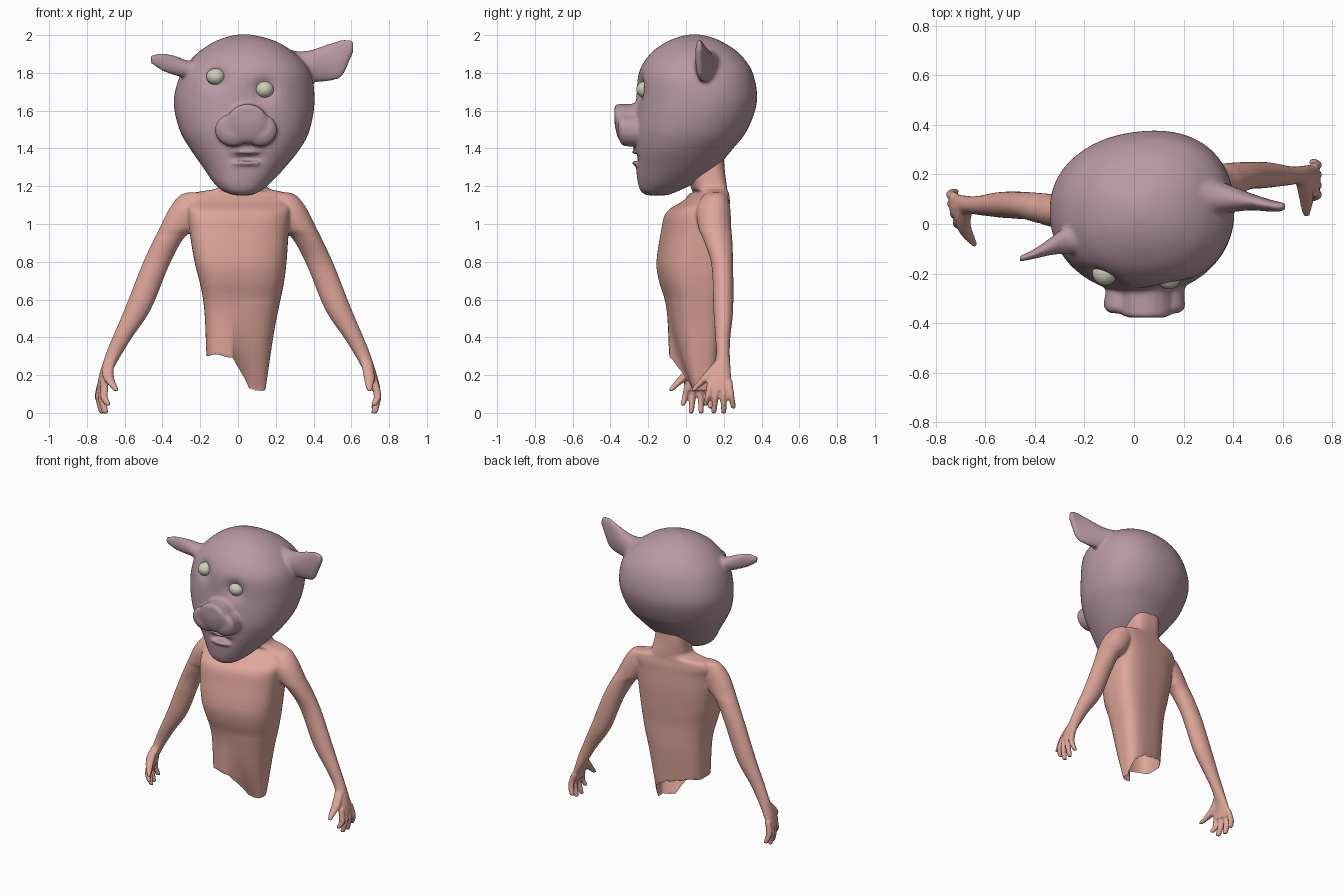
import bpy, bmesh, math
from mathutils import Vector


def material(name, rgb):
    m = bpy.data.materials.new(name)
    m.diffuse_color = (*rgb, 1)
    return m


MAUVE = material("mauve_hide", (0.48, 0.315, 0.37))
SKIN = material("pink_skin", (0.73, 0.38, 0.32))
IVORY = material("ivory_eye", (0.60, 0.61, 0.48))


def clamp(t):
    return min(1, max(0, t))


def spline(keys, steps):
    """Smoothly interpolated cross-sections through the key sections."""
    out = []
    for i in range(len(keys) - 1):
        p = [keys[max(0, min(len(keys) - 1, i + k))] for k in (-1, 0, 1, 2)]
        for s in range(steps):
            t = s / steps
            out.append([0.5 * (2 * b + (c - a) * t + (2 * a - 5 * b + 4 * c - d) * t * t
                               + (3 * b - a - 3 * c + d) * t ** 3) for a, b, c, d in zip(*p)])
    return out + [list(keys[-1])]


def loft(bm, axis, keys, seg=20, steps=4, power=2.0):
    """Closed loft of ellipses; each key is (position, u0, u1, v0, v1)."""
    place = {"x": lambda a, u, v: (a, v, u), "y": lambda a, u, v: (u, a, v),
             "z": lambda a, u, v: (u, v, a)}[axis]
    rings = []
    for a, u0, u1, v0, v1 in spline(keys, steps):
        ring = []
        for k in range(seg):
            c, s = math.cos(2 * math.pi * k / seg), math.sin(2 * math.pi * k / seg)
            c = math.copysign(abs(c) ** (2 / power), c)
            s = math.copysign(abs(s) ** (2 / power), s)
            ring.append(bm.verts.new(place(a, (u0 + u1) / 2 + c * (u1 - u0) / 2,
                                           (v0 + v1) / 2 + s * (v1 - v0) / 2)))
        rings.append(ring)
    for r, q in zip(rings, rings[1:]):
        for k in range(seg):
            bm.faces.new((r[k], r[(k + 1) % seg], q[(k + 1) % seg], q[k]))
    bm.faces.new(rings[0][::-1])
    bm.faces.new(rings[-1])
    return [v for r in rings for v in r]


def finish(bm, name, mat, voxel=0, relax=2):
    """Turn the bmesh into a smooth object, optionally fusing its pieces."""
    bmesh.ops.recalc_face_normals(bm, faces=bm.faces)
    for f in bm.faces:
        f.smooth = True
    me = bpy.data.meshes.new(name)
    bm.to_mesh(me)
    bm.free()
    me.materials.append(mat)
    ob = bpy.data.objects.new(name, me)
    bpy.context.collection.objects.link(ob)
    if voxel:
        r = ob.modifiers.new("fuse", "REMESH")
        r.mode, r.voxel_size, r.use_smooth_shade = "VOXEL", voxel, True
        s = ob.modifiers.new("relax", "SMOOTH")
        s.factor, s.iterations = 0.5, relax
    return ob


# Head: skull tapering to the jaw, with the back deeper on its right side
EYES = [(-0.118, -0.198, 1.78), (0.14, -0.213, 1.712)]
bm = bmesh.new()
loft(bm, "z", [(1.152, -0.02, 0.07, -0.21, -0.10), (1.175, -0.08, 0.12, -0.24, -0.04),
               (1.22, -0.13, 0.175, -0.255, 0.05), (1.30, -0.185, 0.25, -0.265, 0.16),
               (1.40, -0.255, 0.33, -0.275, 0.25), (1.50, -0.31, 0.38, -0.28, 0.325),
               (1.65, -0.34, 0.405, -0.265, 0.375), (1.80, -0.30, 0.385, -0.25, 0.352),
               (1.90, -0.22, 0.305, -0.19, 0.285), (1.96, -0.135, 0.215, -0.11, 0.20),
               (1.99, -0.06, 0.13, -0.04, 0.13), (2.003, 0.0, 0.06, 0.02, 0.07)],
     seg=72, steps=6, power=2.2)
for v in bm.verts:
    if v.co.y > 0.05:
        v.co.y = 0.05 + (v.co.y - 0.05) * (1 + 0.25 * (v.co.x - 0.05))
    # Eye sockets and mouth pressed into the face
    if v.co.y < 0:
        for x, y, z in EYES:
            d = math.hypot(v.co.x - x, v.co.z - z)
            v.co.y += 0.04 * math.exp(-(d / 0.058) ** 2)
        d = math.hypot((v.co.x - 0.045) / 0.06, (v.co.z - 1.35) / 0.025)
        v.co.y += 0.05 * math.exp(-d * d)
# Snout: sloping bridge and two broad nostril lobes
loft(bm, "y", [(-0.20, -0.07, 0.17, 1.40, 1.67), (-0.27, -0.06, 0.16, 1.42, 1.64),
               (-0.34, -0.06, 0.16, 1.43, 1.635), (-0.365, -0.05, 0.15, 1.47, 1.635),
               (-0.378, -0.02, 0.12, 1.53, 1.625)])
for x0, x1 in ((-0.12, 0.07), (0.03, 0.205)):
    loft(bm, "y", [(-0.20, x0 + 0.02, x1, 1.42, 1.57), (-0.30, x0, x1, 1.41, 1.58),
                   (-0.34, x0, x1, 1.42, 1.585),
                   (-0.36, x0 + 0.025, x1 - 0.025, 1.46, 1.57)])
# Lips
for z in (1.382, 1.322):
    loft(bm, "x", [(-0.025, z - 0.008, z + 0.008, -0.27, -0.24),
                   (0.045, z - 0.014, z + 0.014, -0.288, -0.24),
                   (0.115, z - 0.008, z + 0.008, -0.27, -0.24)], seg=12)
# Ears: a short one and a large raised one
loft(bm, "x", [(-0.18, 1.72, 1.88, -0.12, 0.03), (-0.26, 1.765, 1.865, -0.12, 0.0),
               (-0.33, 1.785, 1.89, -0.125, -0.05), (-0.40, 1.81, 1.905, -0.14, -0.10),
               (-0.46, 1.85, 1.895, -0.152, -0.128)])
loft(bm, "x", [(0.20, 1.75, 1.95, 0.0, 0.21), (0.30, 1.755, 1.917, 0.03, 0.19),
               (0.38, 1.75, 1.92, 0.045, 0.16), (0.47, 1.755, 1.95, 0.055, 0.125),
               (0.545, 1.775, 1.975, 0.05, 0.10), (0.585, 1.85, 1.977, 0.05, 0.09),
               (0.61, 1.91, 1.965, 0.055, 0.085)])
finish(bm, "head", MAUVE, 0.01, 3)

# Eyeballs
for i, p in enumerate(EYES):
    bm = bmesh.new()
    bmesh.ops.create_uvsphere(bm, u_segments=24, v_segments=16, radius=0.05)
    for v in bm.verts:
        v.co = Vector((v.co.x, v.co.y, v.co.z * 0.9)) + Vector(p)
    finish(bm, ("left_eye", "right_eye")[i], IVORY)

# Torso and neck
bm = bmesh.new()
loft(bm, "z", [(0.30, -0.167, 0.165, -0.08, 0.16), (0.50, -0.175, 0.20, -0.09, 0.18),
               (0.60, -0.185, 0.225, -0.105, 0.185), (0.70, -0.205, 0.245, -0.135, 0.19),
               (0.80, -0.23, 0.257, -0.145, 0.20),
               (0.95, -0.255, 0.268, -0.12, 0.21), (1.06, -0.265, 0.28, -0.09, 0.21),
               (1.12, -0.27, 0.285, 0.0, 0.21), (1.165, -0.23, 0.25, 0.05, 0.205),
               (1.19, -0.11, 0.16, 0.03, 0.205), (1.25, -0.09, 0.14, 0.02, 0.205),
               (1.38, -0.08, 0.13, 0.02, 0.20)], seg=64, power=2.9)
for v in bm.verts:
    v.co.y += 0.18 * v.co.x * clamp((1.3 - v.co.z) / 0.1)

# Arms: same build on both sides, the left one set further forward
for side, dy in ((1, 0), (-1, -0.12)):
    vs = loft(bm, "z", [(1.168, 0.17, 0.26, 0.13, 0.20), (1.15, 0.15, 0.31, 0.09, 0.22),
                        (1.08, 0.16, 0.365, 0.055, 0.235), (0.98, 0.22, 0.415, 0.065, 0.24),
                        (0.92, 0.29, 0.445, 0.09, 0.245), (0.78, 0.365, 0.51, 0.135, 0.25),
                        (0.55, 0.46, 0.60, 0.145, 0.25), (0.40, 0.56, 0.665, 0.155, 0.235),
                        (0.32, 0.61, 0.697, 0.16, 0.232), (0.26, 0.645, 0.717, 0.15, 0.235),
                        (0.18, 0.685, 0.742, 0.12, 0.24), (0.12, 0.705, 0.755, 0.115, 0.242)],
              steps=5)
    # Four fingers
    for y, tip_y, tip_z in ((0.13, 0.105, 0.04), (0.165, 0.148, 0.0),
                            (0.198, 0.20, 0.0), (0.228, 0.25, 0.025)):
        m = (y + tip_y) / 2
        vs += loft(bm, "z", [(0.17, 0.70, 0.742, y - 0.018, y + 0.018),
                             (0.09, 0.718, 0.759, m - 0.017, m + 0.017),
                             (tip_z + 0.01, 0.706, 0.742, tip_y - 0.014, tip_y + 0.014),
                             (tip_z - 0.003, 0.71, 0.732, tip_y - 0.009, tip_y + 0.009)], seg=12)
    # Thumb
    vs += loft(bm, "z", [(0.27, 0.65, 0.71, 0.15, 0.20), (0.19, 0.665, 0.725, 0.08, 0.14),
                         (0.14, 0.675, 0.715, 0.04, 0.08),
                         (0.115, 0.685, 0.71, 0.026, 0.05)], seg=12)
    for v in vs:
        x, y, z = v.co
        if side < 0:
            # The left upper arm is slimmer, and its hand turns inward at the front
            y = 0.24 - (0.24 - y) * (1 - 0.25 * clamp((z - 0.75) / 0.2))
            x -= 0.3 * clamp(0.21 - y) * clamp((0.22 - z) / 0.1)
        v.co = (side * x, y + dy, z)
body = finish(bm, "body", SKIN, 0.007, 3)

# Open the flat underside of the fused torso so it stays hollow
fused = bpy.data.meshes.new_from_object(body.evaluated_get(bpy.context.evaluated_depsgraph_get()))
body.modifiers.clear()
body.data = fused
bm = bmesh.new()
bm.from_mesh(fused)
bm.normal_update()
under = [f for f in bm.faces if f.normal.z < -0.6 and abs(f.calc_center_median().x) < 0.25
         and f.calc_center_median().z < 0.33]
bmesh.ops.delete(bm, geom=under, context="FACES")
# Torn lower edge, drawn down and back into a blunt tip
for v in bm.verts:
    if abs(v.co.x) < 0.3 and v.co.z < 0.6:
        t = clamp((0.60 - v.co.z) / 0.29)
        w = clamp((v.co.x + 0.03) / 0.11) * clamp(1 - (v.co.y - 0.11) / 0.08)
        if v.co.y < 0.07:
            v.co.y += t * t * w * 0.7 * (0.07 - v.co.y)
        v.co.x -= 0.02 * t * w
        v.co.z -= t * (0.178 * w - 0.008 * math.sin(v.co.x * 40))
bm.to_mesh(fused)
bm.free()
